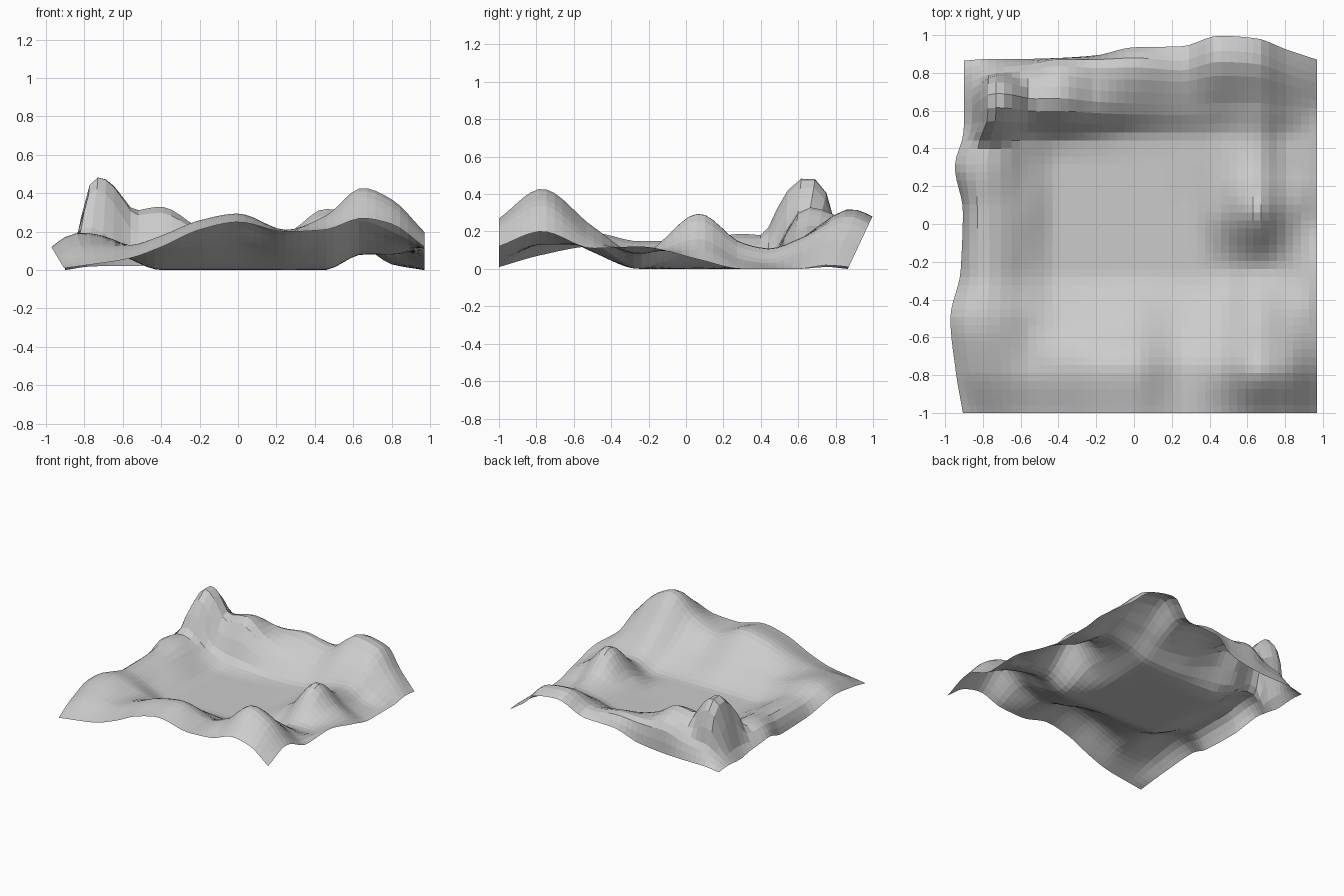
import bpy, bmesh

if "Cube" in bpy.data.objects:
    bpy.data.objects.remove(bpy.data.objects["Cube"])

# Height profiles: one row per y station, read across the x stations
XS = [-.9, -.75, -.57, -.4, -.2, 0, .25, .45, .65, .8, .97]
ROWS = {
    -1.0: [.01, .03, .06, .12, .21, .25, .20, .21, .27, .24, .12],
    -.77: [.075, .14, .13, .18, .26, .295, .21, .28, .43, .37, .20],
    -.50: [.12, .195, .13, .10, .11, .13, .09, .12, .23, .18, .11],
    -.25: [.03, .15, .06, 0, 0, 0, 0, 0, .08, .08, .12],
    .07: [.01, .16, .08, 0, 0, 0, 0, .09, .30, .16, .05],
    .30: [.08, .19, .07, 0, 0, 0, .01, .08, .14, .05, 0],
    .45: [.03, .18, .09, .03, .02, .01, .02, .08, .11, .03, 0],
    .60: [0, .24, .30, .33, .22, .15, .12, .17, .17, .09, 0],
    .75: [.01, .13, .18, .25, .23, .24, .20, .32, .29, .16, .02],
    .865: [0, .02, .02, .03, .06, .15, .16, .28, .25, .13, .01],
}
YS = list(ROWS)
N = 44


def curve(xs, vs, x):
    """Smooth interpolation that never overshoots its points."""
    i = 0
    while i < len(xs) - 2 and x > xs[i + 1]:
        i += 1

    def secant(k):
        return (vs[k + 1] - vs[k]) / (xs[k + 1] - xs[k])

    def slope(k):
        if k == 0:
            return secant(0)
        if k == len(xs) - 1:
            return secant(k - 1)
        a, b = secant(k - 1), secant(k)
        return 2 * a * b / (a + b) if a * b > 0 else 0

    h = xs[i + 1] - xs[i]
    t = min(1, max(0, (x - xs[i]) / h))
    return ((2*t**3 - 3*t*t + 1) * vs[i] + (t**3 - 2*t*t + t) * h * slope(i)
            + (3*t*t - 2*t**3) * vs[i + 1] + (t**3 - t*t) * h * slope(i + 1))


def smooth(t):
    t = min(1, max(0, t))
    return t * t * (3 - 2 * t)


def height(x, y):
    z = curve(YS, [curve(XS, r, x) for r in ROWS.values()], y)
    # rocky spire in the back left corner, steeper on its outer side
    rx = .11 if x < -.75 else .22
    d = ((x + .75) / rx) ** 2 + ((y - .58) / .17) ** 2
    if d < 1:
        z += .245 * (1 - d) ** 1.5
    return max(0, z)


# Terrain sheet: raised rims lean outwards at the left and back
bm = bmesh.new()
grid = []
for j in range(N + 1):
    line = []
    for i in range(N + 1):
        x = XS[0] + (XS[-1] - XS[0]) * i / N
        y = YS[0] + (YS[-1] - YS[0]) * j / N
        z = height(x, y)
        left = smooth((-.6 - x) / .3) * smooth((.55 - y) / .2)
        back = smooth((y - .45) / .4)
        line.append(bm.verts.new((x - .6 * z * left, y + .47 * z * back, z)))
    grid.append(line)
for j in range(N):
    for i in range(N):
        bm.faces.new((grid[j][i], grid[j][i + 1],
                      grid[j + 1][i + 1], grid[j + 1][i]))
mesh = bpy.data.meshes.new("terrain")
bm.to_mesh(mesh)
bm.free()
terrain = bpy.data.objects.new("terrain", mesh)
bpy.context.collection.objects.link(terrain)
